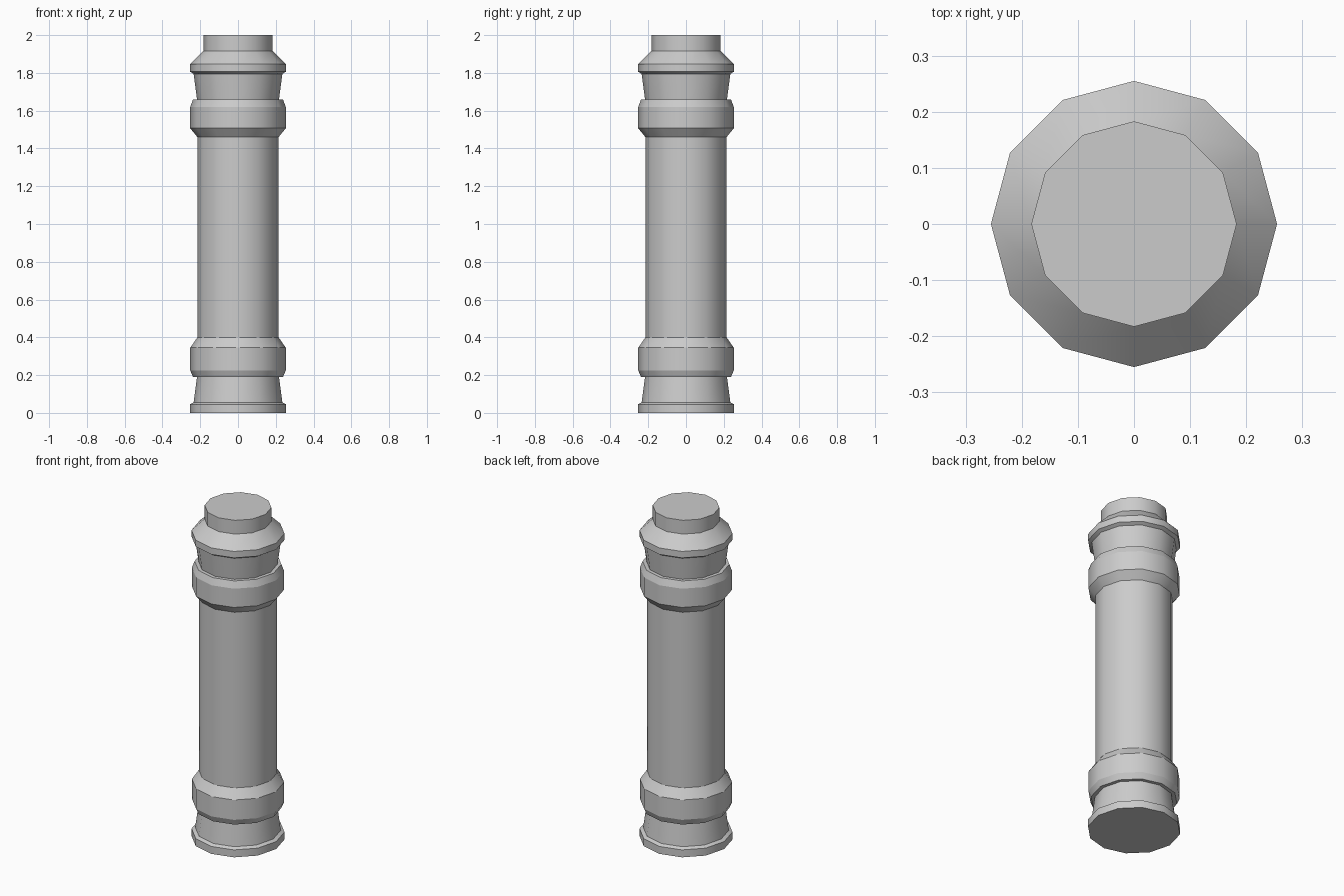
import bpy
import bmesh
from math import cos, sin, tau

SIDES = 12

old = bpy.data.objects.get("Cube")
if old:
    bpy.data.objects.remove(old, do_unlink=True)

stone = bpy.data.materials.new("grey_stone")
stone.use_nodes = True
grey = (0.6, 0.6, 0.6, 1)
stone.diffuse_color = grey
stone.node_tree.nodes["Principled BSDF"].inputs["Base Color"].default_value = grey


def lathe(name, profile):
    """Spin (radius, height) points, listed upwards; radius 0 closes an end."""
    bm = bmesh.new()
    rings = []
    for r, z in profile:
        if r == 0:
            rings.append(None)
            continue
        rings.append([bm.verts.new((r * cos(tau * i / SIDES), r * sin(tau * i / SIDES), z))
                      for i in range(SIDES)])
    for low, high in zip(rings, rings[1:]):
        if low is None:
            bm.faces.new(high[::-1])
        elif high is None:
            bm.faces.new(low)
        else:
            for i in range(SIDES):
                j = (i + 1) % SIDES
                bm.faces.new((low[i], low[j], high[j], high[i]))
    # Smooth around the column, crisp at every step in the profile
    for face in bm.faces:
        face.smooth = True
    for edge in bm.edges:
        a, b = edge.verts
        edge.smooth = abs(a.co.z - b.co.z) > 1e-5
    mesh = bpy.data.meshes.new(name)
    bm.to_mesh(mesh)
    bm.free()
    mesh.materials.append(stone)
    obj = bpy.data.objects.new(name, mesh)
    bpy.context.collection.objects.link(obj)
    return obj


# Foot and lower collar
lathe("base_plinth", [(0, 0), (0.255, 0), (0.255, 0.045), (0.235, 0.055)])
lathe("lower_neck", [(0.235, 0.055), (0.217, 0.19)])
lathe("lower_collar", [(0.217, 0.19), (0.238, 0.19), (0.253, 0.225),
                       (0.253, 0.345), (0.215, 0.4)])

# Main shaft
lathe("shaft", [(0.215, 0.4), (0.215, 1.46)])

# Upper collar and head
lathe("upper_collar", [(0.215, 1.46), (0.253, 1.507), (0.253, 1.62),
                       (0.238, 1.66), (0.217, 1.66)])
lathe("upper_neck", [(0.217, 1.66), (0.235, 1.795)])
lathe("head_rim", [(0.235, 1.795), (0.255, 1.807), (0.255, 1.846), (0.183, 1.917)])
lathe("top_cap", [(0.183, 1.917), (0.183, 2), (0, 2)])
